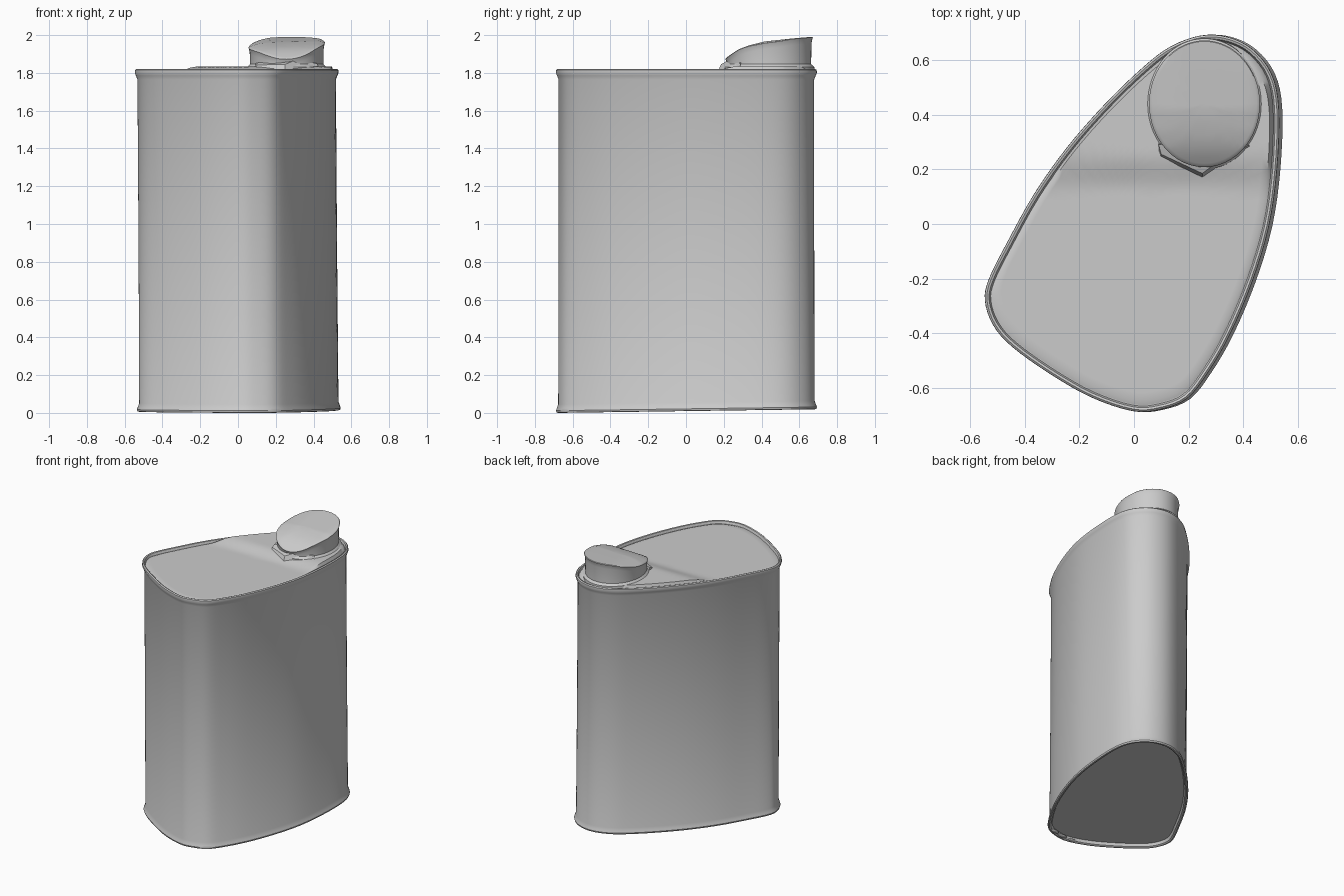
import bpy, bmesh, math
from mathutils import Vector

cube = bpy.data.objects.get("Cube")
if cube:
    bpy.data.objects.remove(cube, do_unlink=True)

metal = bpy.data.materials.new("light_grey")
metal.use_nodes = True
GREY = (0.6, 0.6, 0.6, 1.0)
metal.diffuse_color = GREY
bsdf = metal.node_tree.nodes["Principled BSDF"]
bsdf.inputs["Base Color"].default_value = GREY
bsdf.inputs["Roughness"].default_value = 0.7

# Outer footprint of the can, counter-clockwise
OUTLINE = [(0, -.685), (.10, -.68), (.20, -.64), (.28, -.54), (.36, -.40), (.44, -.21),
           (.50, -.01), (.53, .20), (.537, .42), (.51, .55), (.44, .64), (.35, .685),
           (.25, .69), (.14, .65), (.04, .575), (-.10, .44), (-.24, .28), (-.36, .11),
           (-.46, -.07), (-.525, -.20), (-.54, -.28), (-.51, -.37), (-.44, -.45),
           (-.30, -.55), (-.15, -.635)]


def smooth_loop(pts, steps=4):
    """Closed Catmull-Rom curve through the points."""
    p = [Vector(q) for q in pts]
    n, out = len(p), []
    for i in range(n):
        a, b, c, d = (p[(i + k - 1) % n] for k in range(4))
        for s in range(steps):
            t = s / steps
            out.append(0.5 * (2 * b + (c - a) * t + (2 * a - 5 * b + 4 * c - d) * t * t
                              + (3 * b - a - 3 * c + d) * t ** 3))
    return out


def inset(loop, dist):
    """Move each point of the loop inward by dist."""
    out = []
    for i, p in enumerate(loop):
        t = (loop[(i + 1) % len(loop)] - loop[i - 1]).normalized()
        out.append(p + Vector((-t.y, t.x)) * dist)
    return out


def ramp(x, table):
    """Piecewise-linear lookup."""
    if x <= table[0][0]:
        return table[0][1]
    for (x0, y0), (x1, y1) in zip(table, table[1:]):
        if x <= x1:
            return y0 + (y1 - y0) * (x - x0) / (x1 - x0)
    return table[-1][1]


def finish(name, bm, angle=35):
    bmesh.ops.recalc_face_normals(bm, faces=bm.faces)
    me = bpy.data.meshes.new(name)
    bm.to_mesh(me)
    bm.free()
    me.materials.append(metal)
    ob = bpy.data.objects.new(name, me)
    bpy.context.scene.collection.objects.link(ob)
    bpy.ops.object.select_all(action='DESELECT')
    ob.select_set(True)
    bpy.context.view_layer.objects.active = ob
    bpy.ops.object.shade_smooth_by_angle(angle=math.radians(angle))
    return ob


def loft(name, rings, angle=35):
    """Skin a stack of equal-length rings and close both ends."""
    bm = bmesh.new()
    vs = [[bm.verts.new(p) for p in ring] for ring in rings]
    for a, b in zip(vs, vs[1:]):
        for i in range(len(a)):
            j = (i + 1) % len(a)
            bm.faces.new((a[i], a[j], b[j], b[i]))
    bm.faces.new(vs[0][::-1])
    bm.faces.new(vs[-1])
    return finish(name, bm, angle)


def lean(x, z):
    # the can leans very slightly toward -x as it rises
    return x + 0.006 - 0.012 * z / 1.8


loop = smooth_loop(OUTLINE)

# Can wall with rolled rims: (height, inset), from recessed base to inner top rim
WALL = [(.035, .045), (.035, .03), (.016, .022), (.010, .012), (.012, .003), (.022, .0),
        (.034, .004), (.055, .012), (.90, .014), (1.765, .014), (1.785, .006), (1.80, .0),
        (1.815, .001), (1.821, .008), (1.818, .016), (1.800, .022)]
rings = []
for z, d in WALL:
    ring = []
    for p in inset(loop, d):
        # the base edge is tilted a little, lower at the front
        zz = z + (0.014 * p.y - 0.0005 if z < 0.1 else 0)
        ring.append((lean(p.x, z), p.y, zz))
    rings.append(ring)
loft("can_body", rings)


# Lid: sunken plate with a raised shoulder around the spout
def lid_height(x, y):
    t = min(max((y - 0.12) / 0.14, 0), 1)
    return 1.805 + 0.028 * t * t * (3 - 2 * t)


rings = []
base = inset(loop, 0.020)
rings.append([(lean(p.x, 1.8), p.y, 1.798) for p in base])
for k in range(20):
    s = 0.97 * (1 - k / 20)
    rings.append([(lean(p.x * s, 1.8), p.y * s, lid_height(p.x * s, p.y * s)) for p in base])
loft("lid", rings, 60)

# Cap: oval drum whose top rises toward the back
CX, CY, RX, RY, N = 0.258, 0.44, 0.203, 0.232, 64
RISE = [(.20, 1.868), (.24, 1.897), (.28, 1.922), (.34, 1.944), (.42, 1.963),
        (.55, 1.977), (.67, 1.989)]
SIDE = [(.05, -.030), (.08, -.018), (.12, -.007), (.17, 0.0), (.43, .004), (.47, -.004)]


def cap_ring(scale, drop=0.0, z=None):
    ring = []
    for i in range(N):
        a = 2 * math.pi * i / N
        x, y = CX + RX * scale * math.cos(a), CY + RY * scale * math.sin(a)
        top = ramp(y, RISE) + ramp(x, SIDE) - drop
        ring.append((x, y, top if z is None else min(z, top)))
    return ring


cap_rings = [cap_ring(1.04, z=1.80), cap_ring(1.03, z=1.832), cap_ring(.96, z=1.846),
             cap_ring(.965, drop=.035), cap_ring(.985, drop=.012), cap_ring(1.0, drop=.003),
             cap_ring(.985)]
cap_rings += [cap_ring(s) for s in (.94, .85, .7, .5, .3, .1)]
loft("cap", cap_rings, 40)

# Pouring lip: faceted wedge in front of the cap
bm = bmesh.new()
LIP = [(.09, .30, 1.81), (.095, .235, 1.81), (.25, .172, 1.815), (.30, .205, 1.81),
       (.43, .28, 1.81), (.09, .29, 1.85), (.10, .255, 1.842), (.25, .185, 1.845),
       (.29, .215, 1.862), (.42, .29, 1.85), (.25, .30, 1.89)]
for p in LIP:
    bm.verts.new(p)
bmesh.ops.convex_hull(bm, input=bm.verts)
finish("pouring_lip", bm, 30)

# Small worn dents on the base edge that reach the ground
for x, y in ((-.02, -.66), (.07, -.655), (.15, -.64)):
    bm = bmesh.new()
    bmesh.ops.create_icosphere(bm, subdivisions=2, radius=1)
    for v in bm.verts:
        v.co = Vector((x + v.co.x * .035, y + v.co.y * .018, .008 + v.co.z * .008))
    finish("base_edge_burr", bm, 60)
